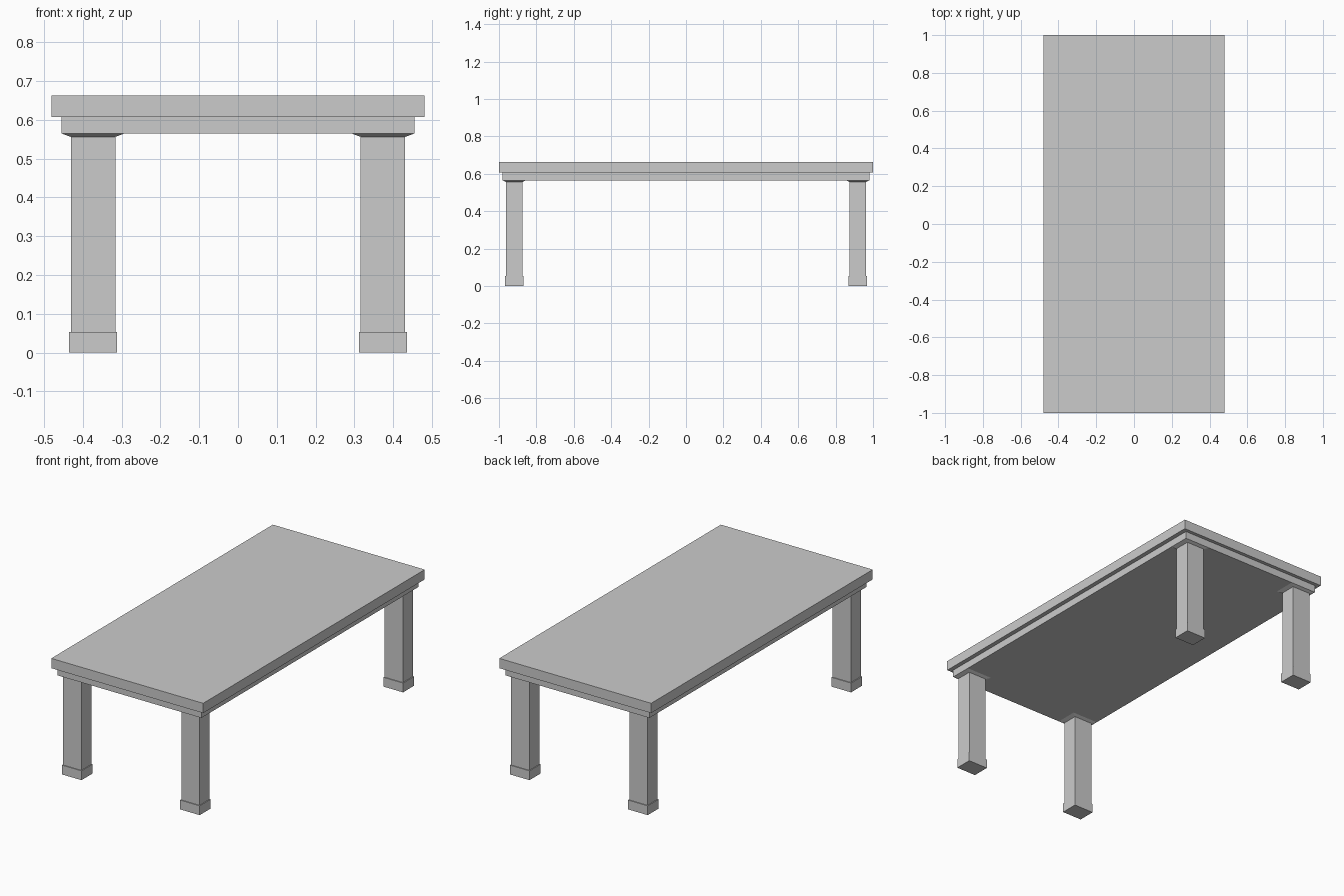
import bpy
import bmesh

if "Cube" in bpy.data.objects:
    bpy.data.objects.remove(bpy.data.objects["Cube"])


def make_object(name, bm):
    bmesh.ops.recalc_face_normals(bm, faces=bm.faces)
    mesh = bpy.data.meshes.new(name)
    bm.to_mesh(mesh)
    bm.free()
    obj = bpy.data.objects.new(name, mesh)
    bpy.context.collection.objects.link(obj)
    return obj


def stack(name, cx, cy, rings):
    """Closed rectangular column through rings of (half x, half y, z)."""
    bm = bmesh.new()
    loops = [[bm.verts.new((cx + sx * hx, cy + sy * hy, z))
              for sx, sy in ((-1, -1), (1, -1), (1, 1), (-1, 1))]
             for hx, hy, z in rings]
    for low, high in zip(loops, loops[1:]):
        for i in range(4):
            j = (i + 1) % 4
            bm.faces.new((low[i], low[j], high[j], high[i]))
    bm.faces.new(loops[0][::-1])
    bm.faces.new(loops[-1])
    return make_object(name, bm)


# Table top and the solid stepped apron beneath it
stack("table_top", 0, 0, [(0.48, 1.0, 0.607), (0.48, 1.0, 0.663)])
stack("apron", 0, 0, [(0.455, 0.98, 0.565), (0.455, 0.98, 0.607)])

# Four legs, each with a foot block and a flared cap under the apron
for side_x, x_name in ((-1, "left"), (1, "right")):
    for side_y, y_name in ((-1, "front"), (1, "back")):
        cx, cy = side_x * 0.3735, side_y * 0.918
        label = f"{y_name}_{x_name}"
        stack(f"{label}_leg", cx, cy,
              [(0.0575, 0.045, 0.053), (0.0575, 0.045, 0.556)])
        stack(f"{label}_foot", cx, cy,
              [(0.062, 0.05, 0.0), (0.062, 0.05, 0.053)])
        stack(f"{label}_cap", cx, cy,
              [(0.0575, 0.045, 0.556), (0.0815, 0.062, 0.565)])
